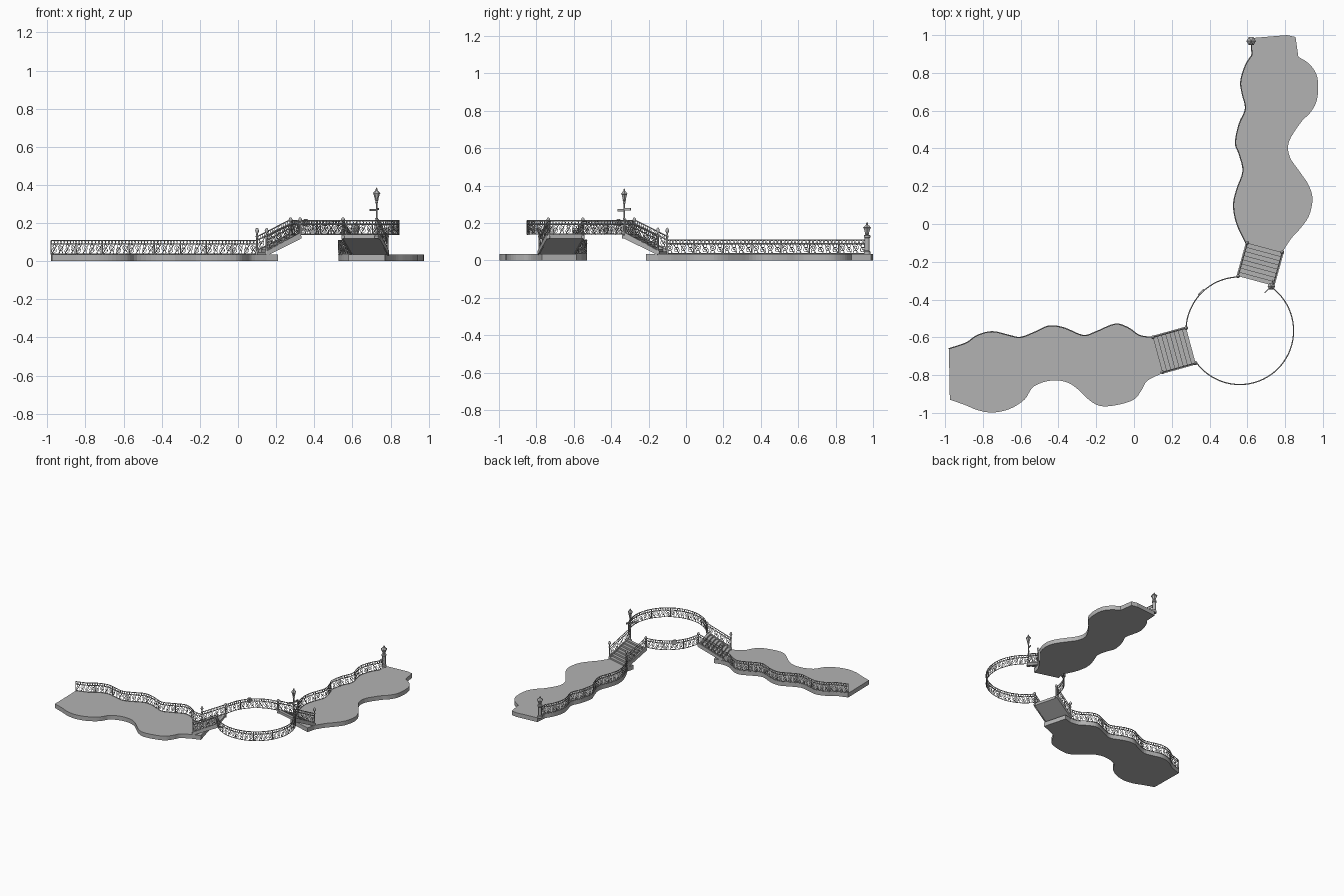
import bpy, bmesh, math
from mathutils import Vector

cube = bpy.data.objects.get("Cube")
if cube:
    bpy.data.objects.remove(cube, do_unlink=True)

grey = bpy.data.materials.new("stone grey")
grey.use_nodes = True
COLOUR = (0.45, 0.45, 0.45, 1)
grey.diffuse_color = COLOUR
grey.node_tree.nodes["Principled BSDF"].inputs["Base Color"].default_value = COLOUR

DECK = 0.034      # deck height
TOP = 0.138       # height of the upper landing
RAIL = 0.075      # railing height
PANEL = 0.15      # railing panel length


def link(name, data):
    ob = bpy.data.objects.new(name, data)
    bpy.context.collection.objects.link(ob)
    data.materials.append(grey)
    return ob


def finish(name, bm):
    bmesh.ops.recalc_face_normals(bm, faces=bm.faces)
    me = bpy.data.meshes.new(name)
    bm.to_mesh(me)
    bm.free()
    return link(name, me)


def smooth_path(pts, steps=4):
    """Catmull-Rom curve through the points."""
    p = [Vector(q) for q in pts]
    p = [p[0]] + p + [p[-1]]
    out = []
    for a, b, c, d in zip(p, p[1:], p[2:], p[3:]):
        for i in range(steps):
            t = i / steps
            out.append(0.5 * (2 * b + (c - a) * t + (2 * a - 5 * b + 4 * c - d) * t ** 2
                              + (3 * b - a - 3 * c + d) * t ** 3))
    return out + [p[-1]]


def prism(bm, ring, offset):
    """Closed solid from a polygon moved along an offset."""
    low = [bm.verts.new(q) for q in ring]
    high = [bm.verts.new(Vector(q) + Vector(offset)) for q in ring]
    bm.faces.new(low)
    bm.faces.new(high)
    for i in range(len(low)):
        j = (i + 1) % len(low)
        bm.faces.new((low[i], low[j], high[j], high[i]))


def lathe(name, profile, x, y, z, sides=10, smooth=True):
    bm = bmesh.new()
    rings = []
    for r, h in profile:
        rings.append([bm.verts.new((x + r * math.cos(math.tau * i / sides),
                                    y + r * math.sin(math.tau * i / sides), z + h))
                      for i in range(sides)])
    for a, b in zip(rings, rings[1:]):
        for i in range(sides):
            j = (i + 1) % sides
            bm.faces.new((a[i], a[j], b[j], b[i]))
    bm.faces.new(rings[0])
    bm.faces.new(rings[-1])
    ob = finish(name, bm)
    if smooth:
        bpy.ops.object.select_all(action='DESELECT')
        ob.select_set(True)
        bpy.context.view_layer.objects.active = ob
        bpy.ops.object.shade_smooth_by_angle(angle=math.radians(40))


def wires(name, lines, radius):
    """Thin bars along many lines, turned into one mesh."""
    cu = bpy.data.curves.new(name, 'CURVE')
    cu.dimensions = '3D'
    cu.bevel_depth = radius
    cu.bevel_resolution = 0
    cu.use_fill_caps = True
    for line in lines:
        sp = cu.splines.new('POLY')
        sp.points.add(len(line) - 1)
        for pt, co in zip(sp.points, line):
            pt.co = (*co, 1)
    ob = link(name, cu)
    bpy.ops.object.select_all(action='DESELECT')
    ob.select_set(True)
    bpy.context.view_layer.objects.active = ob
    bpy.ops.object.convert(target='MESH')


def railing(name, path):
    """Ornate railing whose foot follows the path."""
    path = [Vector(p) for p in path]
    dist = [0]
    for a, b in zip(path, path[1:]):
        dist.append(dist[-1] + (b - a).length)
    total = dist[-1]

    def at(s, h):
        s = min(max(s, 0), total)
        for i in range(len(path) - 1):
            if s <= dist[i + 1] or i == len(path) - 2:
                t = (s - dist[i]) / (dist[i + 1] - dist[i])
                return path[i].lerp(path[i + 1], t) + Vector((0, 0, h))

    def spiral(s, h, r, turns, spin, start, shrink):
        n = int(12 * turns)
        out = []
        for i in range(n + 1):
            a = start + spin * math.tau * turns * i / n
            q = r * (1 - shrink * i / n)
            out.append(at(s + q * math.cos(a), h + q * math.sin(a)))
        return out

    count = max(1, round(total / PANEL))
    w = total / count
    mid = RAIL * 0.74
    bars = [[p + Vector((0, 0, h)) for p in path] for h in (0.003, mid, RAIL)]
    bars += [[at(i * w, 0), at(i * w, RAIL)] for i in range(count + 1)]
    wires(name + "_bars", bars, 0.003)
    scrolls = []
    r = min(w / 8, mid / 2.2) * 0.95
    for i in range(count):
        for k in range(4):
            c = i * w + w * (k + 0.5) / 4
            spin = 1 if k % 2 else -1
            scrolls.append(spiral(c, mid / 2 + spin * 0.006, r, 1.7, spin,
                                  spin * math.pi / 2, 0.8))
            scrolls.append(spiral(c, mid / 2 - spin * 0.016, r * 0.5, 1, spin, 0, 0))
            scrolls.append([at(c - w / 8, 0), at(c, mid / 2), at(c + w / 8, mid)])
        for k in range(8):
            scrolls.append(spiral(i * w + w * (k + 0.5) / 8, (mid + RAIL) / 2,
                                  0.008, 1, 1, 0, 0))
    wires(name + "_scrolls", scrolls, 0.0016)


def deck(name, edge_rail, edge_open, corners):
    ring = [(p.x, p.y, 0) for p in edge_rail + edge_open] + [(*c, 0) for c in corners]
    bm = bmesh.new()
    prism(bm, ring, (0, 0, DECK))
    finish(name, bm)


# Right wavy deck
right_back = smooth_path([(-.98, -.66), (-.89, -.63), (-.83, -.59), (-.75, -.57), (-.66, -.59),
                          (-.6, -.6), (-.52, -.57), (-.45, -.54), (-.37, -.55), (-.27, -.59),
                          (-.2, -.57), (-.1, -.53), (-.03, -.55), (.03, -.59), (.1, -.6)])
right_front = smooth_path([(.15, -.79), (.07, -.83), (.04, -.88), (-.01, -.935), (-.14, -.965),
                           (-.22, -.945), (-.33, -.85), (-.43, -.828), (-.53, -.86), (-.58, -.93),
                           (-.66, -.98), (-.75, -.998), (-.83, -.985), (-.89, -.96), (-.975, -.93)])
deck("right_deck", right_back + [Vector((.16, -.585)), Vector((.21, -.77))], right_front, [])

# Back wavy deck
back_inner = smooth_path([(.625, .895), (.59, .84), (.565, .755), (.573, .69), (.59, .61),
                          (.557, .53), (.537, .43), (.557, .37), (.577, .28), (.545, .185),
                          (.527, .1), (.545, 0), (.595, -.105)])
back_outer = smooth_path([(.785, -.15), (.83, -.08), (.875, -.03), (.925, .04), (.945, .13),
                          (.925, .205), (.875, .28), (.825, .355), (.82, .435), (.885, .54),
                          (.93, .585), (.965, .645), (.975, .725), (.965, .795), (.925, .85),
                          (.87, .885)])
deck("back_deck", back_inner + [Vector((.58, -.16)), Vector((.77, -.215))], back_outer,
     [(.855, .99), (.81, 1), (.63, .985)])

railing("right_deck_railing", [(p.x, p.y, DECK) for p in right_back])
railing("back_deck_railing", [(.62, .965, DECK)] + [(p.x, p.y, DECK) for p in back_inner])

# Round landing railing in two arcs, with a gap at each stair
CENTRE = Vector((0.56, -0.565, TOP))
for name, start, end in (("long", 215, 415), ("short", 93, 177)):
    n = (end - start) // 5
    arc = []
    for i in range(n + 1):
        a = math.radians(start + (end - start) * i / n)
        arc.append(CENTRE + 0.285 * Vector((math.cos(a), math.sin(a), 0)))
    railing(name + "_landing_railing", arc)

# Medallion in the middle of the short arc
across, up = Vector((0.7, 0.7, 0)), Vector((0, 0, 1))
hub = Vector((0.358, -0.364, 0.202))
disc = [hub + 0.02 * (across * math.cos(a) + up * math.sin(a))
        for a in (math.tau * i / 16 for i in range(16))]
bm = bmesh.new()
prism(bm, disc, (-0.006, 0.006, 0))
finish("medallion", bm)

POST = [(.008, 0), (.008, .012), (.005, .016), (.005, .07), (.008, .075), (.005, .08),
        (.004, .088), (.009, .095), (.01, .1), (.007, .108), (.002, .112)]
STEPS = 8


def stair(name, mirror, lamp):
    foot, run, side = Vector((.1, -.6, 0)), Vector((.176, .049, 0)), Vector((.05, -.185, 0))

    def flip(v):
        return Vector((-v.y, -v.x, v.z)) if mirror else v

    def at(u, v, z):
        return flip(foot + run * u + side * v) + up * z

    def slope(u):
        return DECK + (TOP - DECK) * u

    # Zigzag steps with a sloping underside
    ring = [at(0, 0, DECK)]
    for i in range(STEPS):
        z = slope((i + 1) / STEPS)
        ring += [at(i / STEPS, 0, z), at((i + 1) / STEPS, 0, z)]
    ring.append(at(1, 0, TOP - 0.02))
    bm = bmesh.new()
    prism(bm, ring, flip(side))
    finish(name + "_steps", bm)
    for v, label in ((0, "inner"), (1, "outer")):
        # Stringer, railing and posts on each side
        bm = bmesh.new()
        prism(bm, [at(0, v, DECK - 0.005), at(1, v, TOP - 0.022),
                   at(1, v, TOP + 0.012), at(0, v, DECK + 0.02)],
              flip(side).normalized() * (0.008 if v else -0.008))
        finish(name + "_" + label + "_stringer", bm)
        railing(name + "_" + label + "_railing", [at(0, v, DECK + 0.02), at(1, v, TOP + 0.005)])
        p = at(0, v, DECK)
        lathe(name + "_" + label + "_foot_post", [(r, h * 1.26) for r, h in POST], *p)
        p = at(1, v, TOP - 0.02)
        if not (lamp and v):
            lathe(name + "_" + label + "_top_post", POST, *p)


stair("right_stair", False, False)
stair("back_stair", True, True)

LANTERN = [(.006, 0), (.011, .006), (.009, .01), (.017, .038), (.02, .04), (.012, .05),
           (.005, .056), (.005, .062), (.001, .07)]

# Tall lamp with two sign arms at the head of the back stair
LX, LY = 0.727, -0.33
lathe("tall_lamp_pole", [(.012, 0), (.012, .015), (.007, .02), (.005, .1), (.008, .105),
                         (.004, .11), (.004, .185), (.008, .19), (.004, .2)], LX, LY, TOP - 0.02)
lathe("tall_lamp_lantern", LANTERN, LX, LY, 0.316, 6, False)
for name, dx, dy, z in (("low", -.035, -.035, .262), ("high", .009, .035, .268)):
    d = Vector((dx, dy, 0))
    n = d.cross(up).normalized() * 0.003
    base = Vector((LX, LY, z))
    bm = bmesh.new()
    prism(bm, [base - n, base + d - n, base + d + n, base + n], (0, 0, 0.012))
    finish(name + "_sign_arm", bm)

# Short lamp on a pedestal at the far end of the back deck
lathe("short_lamp_pedestal", [(.018, 0), (.018, .015), (.013, .02), (.013, .085), (.018, .09),
                              (.018, .1), (.006, .105)], .62, .968, DECK)
lathe("short_lamp_lantern", [(r * 1.25, h) for r, h in LANTERN], .62, .968, 0.135, 6, False)
